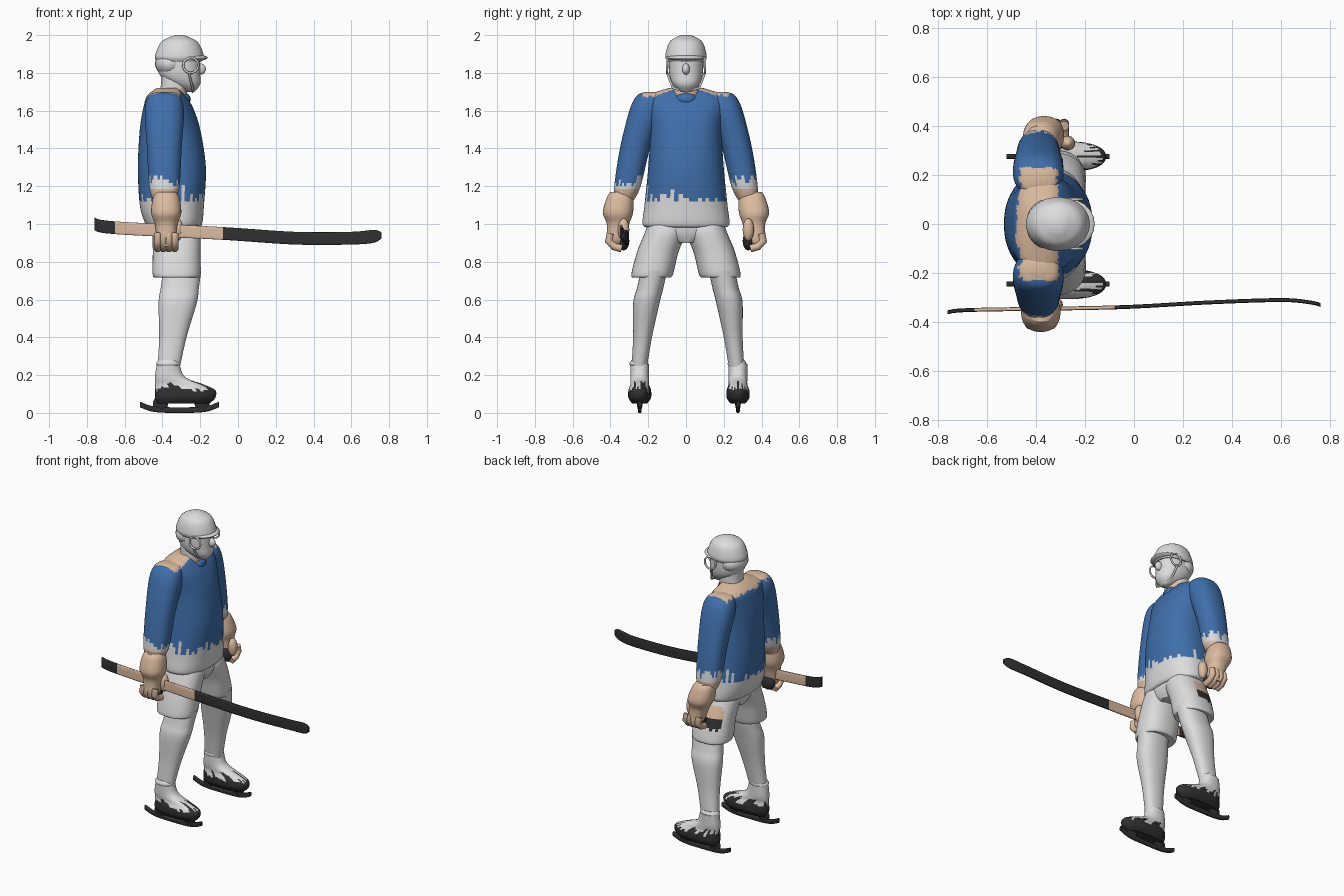
import bpy, math, random
from mathutils import Vector

random.seed(7)
cube = bpy.data.objects.get("Cube")
if cube:
    bpy.data.objects.remove(cube)

WHITE, BLUE, TAN, BLACK = range(4)


def material(name, red, green, blue):
    mat = bpy.data.materials.new(name)
    mat.use_nodes = True
    colour = (red, green, blue, 1)
    mat.diffuse_color = colour
    mat.node_tree.nodes["Principled BSDF"].inputs["Base Color"].default_value = colour
    return mat


MATERIALS = [material("white cloth", .72, .72, .72), material("jersey blue", .05, .16, .41),
             material("tan leather", .72, .5, .35), material("black rubber", .03, .03, .03)]


def smooth(obj):
    bpy.ops.object.select_all(action='DESELECT')
    obj.select_set(True)
    bpy.context.view_layer.objects.active = obj
    bpy.ops.object.shade_smooth_by_angle(angle=math.radians(50))


def spline(keys, steps):
    """Smooth in-between rows through the key rows."""
    keys = [Vector(key) for key in keys]
    last = len(keys) - 1
    rows = []
    for i in range(last):
        before, start, end, after = keys[max(i - 1, 0)], keys[i], keys[i + 1], keys[min(i + 2, last)]
        leave, arrive = (end - before) / 2, (after - start) / 2
        for step in range(steps):
            t = step / steps
            blend = t * t * (3 - 2 * t)
            rows.append(start.lerp(end, blend) + leave * t * (1 - t) ** 2 - arrive * t * t * (1 - t))
    return rows + [keys[last]]


def superpoint(value, radius, power):
    return radius * math.copysign(abs(value) ** (2 / power), value)


def loft(name, keys, paint=WHITE, seg=32, steps=6, power=2.3, side=1, shift=0, along_x=False):
    """Skin of rounded slices; each key is (position, centre, centre, radius, radius)."""
    teeth = [random.random() for _ in range(seg)]
    rows = spline(keys, steps)
    verts, faces = [], []
    for t, a, b, radius_a, radius_b in rows:
        for i in range(seg):
            angle = math.tau * (i + .5) / seg
            u = a + superpoint(math.cos(angle), radius_a, power)
            v = b + superpoint(math.sin(angle), radius_b, power)
            x, y, z = (t, u, v) if along_x else (u, v, t)
            verts.append((x, y * side + shift, z))
    for base in range(0, len(verts) - seg, seg):
        for i in range(seg):
            j = (i + 1) % seg
            faces.append((base + i, base + j, base + seg + j, base + seg + i))
    faces += [tuple(reversed(range(seg))), tuple(range(len(verts) - seg, len(verts)))]
    if side < 0:
        faces = [face[::-1] for face in faces]
    mesh = bpy.data.meshes.new(name)
    mesh.from_pydata(verts, [], faces)
    for mat in MATERIALS:
        mesh.materials.append(mat)
    for face in mesh.polygons:
        tooth = teeth[face.index % seg]
        face.material_index = paint(face.center, face.normal, tooth) if callable(paint) else paint
    obj = bpy.data.objects.new(name, mesh)
    bpy.context.collection.objects.link(obj)
    smooth(obj)


def limb(name, x, rows, depth, lean=0, **options):
    """Upright limb from (height, sideways centre, half width) rows, leaning in x."""
    foot = rows[0][0]
    loft(name, [(z, x + lean * (z - foot), y, r * depth, r) for z, y, r in rows], **options)


def ball(name, location, size, paint=WHITE):
    bpy.ops.mesh.primitive_uv_sphere_add(segments=20, ring_count=12, location=location)
    obj = bpy.context.object
    obj.name, obj.scale = name, size
    obj.data.materials.append(MATERIALS[paint])
    smooth(obj)


def tube(name, points, radius, paint=WHITE):
    curve = bpy.data.curves.new(name, 'CURVE')
    curve.dimensions, curve.bevel_depth, curve.use_fill_caps = '3D', radius, True
    line = curve.splines.new('POLY')
    line.points.add(len(points) - 1)
    for point, place in zip(line.points, points):
        point.co = (*place, 1)
    curve.materials.append(MATERIALS[paint])
    bpy.context.collection.objects.link(bpy.data.objects.new(name, curve))


# Colour rules with ragged borders
def jersey_paint(place, normal, tooth):
    if place.z > 1.67 + .02 * tooth and place.x < -.31:
        return TAN
    return WHITE if place.z < 1.11 + .09 * tooth * tooth else BLUE


def sleeve_paint(place, normal, tooth):
    if place.z < 1.18 or (place.z > 1.67 + .02 * tooth and abs(place.y) < .23):
        return TAN
    return WHITE if place.z < 1.2 + .07 * tooth else BLUE


def shorts_paint(place, normal, tooth):
    patch = place.y > .2 and normal.y > .7 and place.x < -.29
    if patch and .79 + .04 * tooth < place.z < .95:
        return BLACK if place.z < .88 else TAN
    return WHITE


def boot_paint(place, normal, tooth):
    return BLACK if place.z < .11 + .06 * tooth else WHITE


def stick_paint(place, normal, tooth):
    return TAN if -.65 < place.x < -.08 else BLACK


def neck_paint(place, normal, tooth):
    return TAN if place.z < 1.7 + .03 * tooth else WHITE


def centred(rows):
    return [(z, x, 0, depth, width) for z, x, depth, width in rows]


# Jersey body, neck and collar
loft("jersey_body", centred([(.98, -.34, .13, .2), (1, -.34, .15, .23), (1.1, -.35, .17, .22),
                             (1.3, -.35, .18, .2), (1.5, -.36, .16, .19), (1.62, -.37, .13, .21),
                             (1.68, -.38, .1, .2), (1.72, -.37, .06, .09)]), jersey_paint, seg=64, steps=9)
loft("neck", centred([(1.66, -.35, .08, .08), (1.72, -.34, .07, .07), (1.82, -.34, .07, .07)]), neck_paint)
ball("collar_front", (-.3, 0, 1.66), (.05, .06, .04), BLUE)

# Head and helmet
loft("head", centred([(1.7, -.25, .02, .03), (1.74, -.28, .08, .07), (1.8, -.31, .11, .09), (1.9, -.31, .11, .09)]))
ball("nose", (-.2, 0, 1.82), (.03, .02, .03))
loft("helmet_shell", centred([(1.86, -.31, .12, .1), (1.89, -.31, .13, .11), (1.96, -.31, .1, .09),
                              (1.99, -.31, .05, .05), (2, -.31, .02, .02)]), power=2)
ball("helmet_back", (-.36, 0, 1.85), (.08, .1, .07))
ball("helmet_brim", (-.26, 0, 1.88), (.1, .1, .02))

# Seat of the shorts
loft("shorts_seat", centred([(.9, -.33, .1, .06), (.95, -.33, .12, .18), (1.03, -.33, .13, .2)]))

for side, label in ((1, "left"), (-1, "right")):
    # Helmet ear loop and chin strap
    bpy.ops.mesh.primitive_torus_add(major_radius=.04, minor_radius=.006, major_segments=20, minor_segments=8,
                                     location=(-.25, side * .1, 1.84), rotation=(math.pi / 2, 0, 0))
    loop = bpy.context.object
    loop.name = label + "_ear_loop"
    loop.data.materials.append(MATERIALS[WHITE])
    smooth(loop)
    tube(label + "_chin_strap", [(-.26, side * .1, 1.8), (-.24, side * .07, 1.72), (-.24, 0, 1.7)], .006)

    # Sleeve
    limb(label + "_sleeve", -.39, [(1.12, .33, .05), (1.2, .31, .07), (1.4, .27, .08), (1.6, .21, .09),
                                   (1.68, .19, .07), (1.7, .18, .03)],
         1.15, paint=sleeve_paint, seg=40, steps=9, side=side)

    # Glove, fingers and thumb; the left hand hangs further forward
    hand = -.33 if side > 0 else -.38
    limb(label + "_glove", hand, [(.88, .38, .03), (.92, .37, .05), (1, .36, .06), (1.06, .36, .08),
                                  (1.14, .35, .07), (1.17, .35, .05)],
         1, lean=(-.38 - hand) * 4, paint=TAN, side=side)
    for finger in range(4):
        x = hand + .03 * (finger - 1.5)
        tube(f"{label}_finger_{finger + 1}", [(x, side * y, z) for y, z in
                                              ((.4, .95), (.41, .91), (.38, .88), (.34, .87))], .02, TAN)
    ball(label + "_palm", (hand, side * .33, .91), (.05, .03, .05), BLACK)
    ball(label + "_thumb", (hand + .06, side * .33, .97), (.03, .03, .06), TAN)

    # Shorts leg, sock and rolled sock top
    limb(label + "_shorts_leg", -.325, [(.72, .18, .09), (.73, .18, .11), (.85, .15, .11), (.95, .11, .11),
                                        (1, .1, .1)], 1.15, paint=shorts_paint, seg=40, steps=8, side=side)
    limb(label + "_sock", -.37, [(.22, .26, .04), (.4, .24, .05), (.58, .22, .07), (.66, .2, .07), (.75, .18, .07)],
         1.45, lean=.14, side=side, shift=.01)
    limb(label + "_sock_roll", -.37, [(.24, .26, .04), (.26, .26, .05), (.28, .26, .04)],
         1.25, side=side, shift=.01)

    # Skate boot, posts and upswept runner
    boot = [(.05, -.29, .14, .04), (.08, -.28, .16, .06), (.12, -.28, .16, .06),
            (.15, -.31, .13, .05), (.19, -.36, .08, .05), (.26, -.37, .06, .05)]
    loft(label + "_boot", [(z, x, .26, length, width) for z, x, length, width in boot],
         boot_paint, seg=48, side=side, shift=.015)
    for x, part in ((-.41, "heel"), (-.19, "toe")):
        ball(f"{label}_{part}_post", (x, side * .26 + .015, .05), (.04, .015, .04), BLACK)
    sweep = [i / 4 - 1 for i in range(9)]
    loft(label + "_runner", [(.21 * s - .31, .26, .015 + .03 * s ** 4, .01, .015) for s in sweep],
         BLACK, seg=12, power=4, side=side, shift=.015, along_x=True)

# Hockey stick held in the right hand
path = [(-.76, -.36, 1), (-.65, -.35, .98), (-.08, -.34, .95), (.3, -.32, .925), (.6, -.31, .925), (.72, -.32, .935)]
loft("stick", [(x, y, z, .008, .034) for x, y, z in path] + [(.76, -.33, .94, .008, .015)],
     stick_paint, seg=16, power=5, along_x=True)
